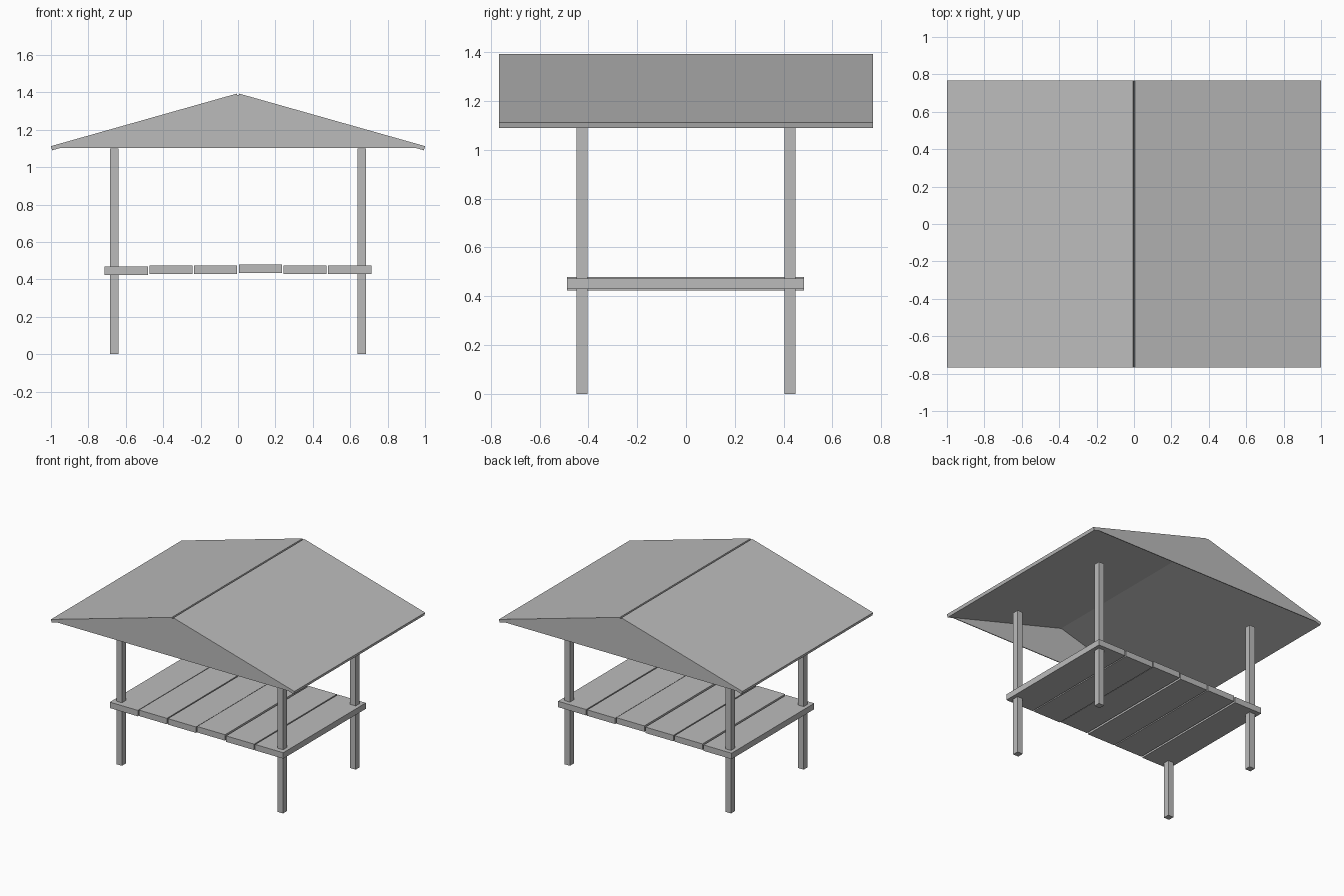
import bpy
import bmesh
from math import atan2, cos, sin, hypot
from mathutils import Matrix, Vector

cube = bpy.data.objects.get("Cube")
if cube:
    bpy.data.objects.remove(cube, do_unlink=True)

GREY = (0.5, 0.5, 0.5, 1.0)
grey = bpy.data.materials.new("plain_grey")
grey.use_nodes = True
grey.diffuse_color = GREY
grey.node_tree.nodes["Principled BSDF"].inputs["Base Color"].default_value = GREY


def add_object(name, bm):
    bmesh.ops.recalc_face_normals(bm, faces=bm.faces)
    mesh = bpy.data.meshes.new(name)
    bm.to_mesh(mesh)
    bm.free()
    mesh.materials.append(grey)
    obj = bpy.data.objects.new(name, mesh)
    bpy.context.collection.objects.link(obj)
    return obj


def box(name, center, size, tilt=0.0):
    """Box with the given centre and size, tilted about the y axis."""
    bm = bmesh.new()
    matrix = (Matrix.Translation(center) @ Matrix.Rotation(tilt, 4, 'Y')
              @ Matrix.Diagonal((*size, 1)))
    bmesh.ops.create_cube(bm, size=1, matrix=matrix)
    return add_object(name, bm)


SIDES = ((1, "left"), (-1, "right"))
ENDS = ((-1, "front"), (1, "back"))

# Four square posts
POST_TOP = 1.1
for sx, side in SIDES:
    for sy, end in ENDS:
        box(f"{end}_{side}_post", (sx * 0.662, sy * 0.426, POST_TOP / 2),
            (0.045, 0.046, POST_TOP))

# Platform planks, laid slightly unevenly
PLANKS = 6
PITCH = 0.239
heights = [0.446, 0.451, 0.451, 0.457, 0.451, 0.451]
for i, z in enumerate(heights):
    x = (i - (PLANKS - 1) / 2) * PITCH
    box(f"plank_{i + 1}", (x, -0.002, z), (0.23, 0.97, 0.044))

# Two sloping roof slabs whose lower edges meet under the ridge
DEPTH = 1.534
THICK = 0.023
ridge = Vector((0, 0, 1.371))
eave = Vector((0.994, 0, 1.09))
run = eave - ridge
angle = atan2(-run.z, run.x)
normal = Vector((sin(angle), 0, cos(angle)))
middle = (ridge + eave) / 2 + normal * THICK / 2
for sx, side in SIDES:
    box(f"{side}_roof_slab", (sx * middle.x, 0, middle.z),
        (hypot(run.x, run.z), DEPTH, THICK), sx * angle)

# Thin gable panels closing both roof ends
half = 0.96
profile = [(-half, 1.103), (half, 1.103), (0, 1.385)]
for sy, end in ENDS:
    bm = bmesh.new()
    face = bm.faces.new([bm.verts.new((x, sy * DEPTH / 2, z)) for x, z in profile])
    inner = bmesh.ops.extrude_face_region(bm, geom=[face], use_keep_orig=True)
    moved = [v for v in inner["geom"] if isinstance(v, bmesh.types.BMVert)]
    bmesh.ops.translate(bm, verts=moved, vec=(0, -sy * 0.006, 0))
    add_object(f"{end}_gable", bm)
